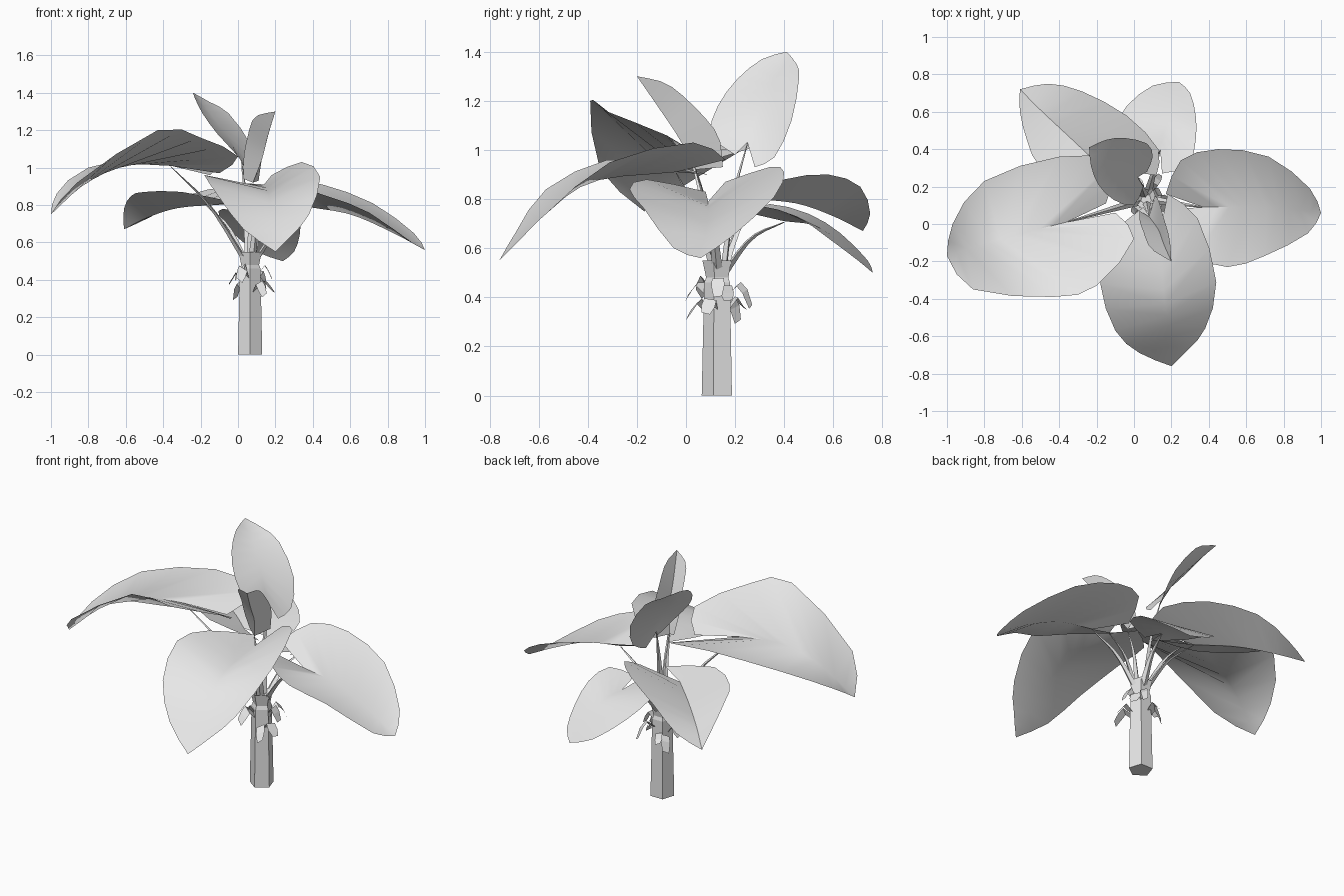
import bpy, bmesh, math, random
from mathutils import Vector, Matrix

cube = bpy.data.objects.get("Cube")
if cube:
    bpy.data.objects.remove(cube, do_unlink=True)

grey = bpy.data.materials.new("light_grey")
grey.use_nodes = True
grey.diffuse_color = (0.8, 0.8, 0.8, 1)
grey.node_tree.nodes["Principled BSDF"].inputs["Base Color"].default_value = (0.8, 0.8, 0.8, 1)

AXIS = Vector((0.065, 0.132, 0))
random.seed(11)


def finish(name, bm, smooth=False):
    mesh = bpy.data.meshes.new(name)
    bm.to_mesh(mesh)
    bm.free()
    mesh.materials.append(grey)
    obj = bpy.data.objects.new(name, mesh)
    bpy.context.collection.objects.link(obj)
    if smooth:
        bpy.ops.object.select_all(action='DESELECT')
        obj.select_set(True)
        bpy.context.view_layer.objects.active = obj
        bpy.ops.object.shade_smooth_by_angle(angle=math.radians(40))


def spline(points, count):
    """Evenly sampled smooth curve through the points."""
    p = [Vector(q) for q in points]
    p = [2 * p[0] - p[1]] + p + [2 * p[-1] - p[-2]]
    spans = len(p) - 3
    out = []
    for k in range(count + 1):
        f = k / count * spans
        i = min(int(f), spans - 1)
        t = f - i
        a, b, c, d = p[i:i + 4]
        out.append(0.5 * (2 * b + (c - a) * t + (2 * a - 5 * b + 4 * c - d) * t * t
                          + (3 * b - a - 3 * c + d) * t ** 3))
    return out


def skin(bm, rows, closed=False):
    """Bridge neighbouring rows of points with faces."""
    grid = [[bm.verts.new(v) for v in row] for row in rows]
    n = len(grid[0])
    for r, s in zip(grid, grid[1:]):
        for j in range(n if closed else n - 1):
            k = (j + 1) % n
            bm.faces.new((r[j], r[k], s[k], s[j]))
    return grid


def leaf(name, rib, left, right, count=10):
    """Folded blade lofted between two edges and a midrib, with its stalk."""
    tip = rib[-1]
    middle = spline(rib, count)
    sides = [spline(edge + [tip], count) for edge in (left, right)]
    bm = bmesh.new()
    skin(bm, list(zip(sides[0], middle, sides[1])))
    bmesh.ops.remove_doubles(bm, verts=bm.verts, dist=0.0005)
    bm.normal_update()
    if sum(f.normal.z * f.calc_area() for f in bm.faces) < 0:
        bmesh.ops.reverse_faces(bm, faces=bm.faces)
    finish(name, bm, True)
    stalk(name + "_stalk", middle[0])


def stalk(name, end):
    """Tapered four sided stalk rising from the crown and arching outward."""
    out = Vector((end.x - AXIS.x, end.y - AXIS.y, 0)).normalized()
    start = AXIS + out * 0.02 + Vector((0, 0, 0.49))
    bend = start.lerp(end, 0.5) + Vector((0, 0, 0.04)) - out * 0.01
    path = spline([start, bend, end - Vector((0, 0, 0.004))], 7)
    side = out.cross(Vector((0, 0, 1)))
    rows = []
    for i, p in enumerate(path):
        ahead = path[min(i + 1, 7)] - path[max(i - 1, 0)]
        up = side.cross(ahead).normalized()
        r = 0.021 * (1 - i / 7) + 0.003
        rows.append([p + side * r, p + up * r * 0.6, p - side * r, p - up * r * 0.6])
    bm = bmesh.new()
    grid = skin(bm, rows, True)
    bm.faces.new(grid[0])
    bm.faces.new(grid[-1])
    bmesh.ops.recalc_face_normals(bm, faces=bm.faces)
    finish(name, bm)


# Five sided trunk with a flared crown
def ring(z, r):
    return [AXIS + Vector((r * math.cos(a), r * math.sin(a), z))
            for a in (math.tau * i / 5 - math.pi / 2 for i in range(5))]


bm = bmesh.new()
rings = skin(bm, [ring(0, 0.068), ring(0.46, 0.058), ring(0.48, 0.05), ring(0.55, 0.065),
                  ring(0.53, 0.03)], True)
bm.faces.new(rings[0])
bm.faces.new(rings[-1])
bmesh.ops.recalc_face_normals(bm, faces=bm.faces)
finish("trunk", bm)

# Broken, bent husks around the top of the trunk
for i in range(10):
    turn = Matrix.Rotation(math.tau * i / 10 + random.uniform(-0.25, 0.25), 3, 'Z')
    roll = random.uniform(-0.7, 0.7)
    z = random.uniform(0.37, 0.47)
    w = random.uniform(0.018, 0.032)
    reach = random.uniform(0.02, 0.075)
    drop = random.uniform(0.03, 0.08)
    profile = [(0.045, z - 0.03, 0.6), (0.05 + reach * 0.6, z + 0.015, 1),
               (0.05 + reach, z - 0.015, 1.1), (0.055 + reach * 1.3, z - drop, 0.7)]
    rows = [[AXIS + turn @ Vector((x, s * w * k, h + s * w * roll)) for s in (-1, 1)]
            for x, h, k in profile]
    bm = bmesh.new()
    skin(bm, rows)
    finish("husk_%d" % (i + 1), bm)

# Spreading leaves: midrib from notch to tip, then the two edges from lobe to tip
leaf("left_leaf",
     [(.37, .09, .79), (.6, .09, .75), (.81, .08, .66), (1, .06, .56)],
     [(.17, .16, .87), (.25, .34, .93), (.45, .4, .91), (.72, .36, .81), (.94, .19, .65)],
     [(.2, .08, .83), (.34, -.16, .88), (.5, -.23, .84), (.7, -.17, .76), (.93, -.05, .6)])
leaf("front_leaf",
     [(.14, -.04, .91), (.16, -.38, .87), (.19, -.58, .73), (.2, -.76, .55)],
     [(.18, .16, .96), (.34, .03, 1.03), (.44, -.31, .95), (.38, -.56, .75), (.29, -.67, .64)],
     [(.05, .09, .9), (-.14, -.08, .94), (-.18, -.32, .96), (-.1, -.57, .84), (.03, -.69, .67)])
leaf("right_leaf",
     [(-.36, .01, 1.01), (-.6, -.05, 1.01), (-.82, -.11, .91), (-1, -.17, .75)],
     [(-.1, .06, .97), (0, -.08, 1.06), (-.2, -.33, 1.16), (-.43, -.39, 1.2), (-.86, -.35, .92)],
     [(-.15, .11, .96), (-.11, .33, 1.03), (-.4, .36, 1.07), (-.8, .23, 1), (-.97, 0, .86)])
leaf("back_right_leaf",
     [(-.17, .3, .8), (-.34, .46, .78), (-.49, .6, .73), (-.61, .72, .67)],
     [(.12, .26, .81), (.13, .4, .88), (-.04, .58, .9), (-.28, .71, .85), (-.46, .75, .74)],
     [(.0, .2, .81), (-.3, .16, .87), (-.5, .3, .87), (-.57, .44, .85), (-.61, .6, .78)])
leaf("back_leaf",
     [(.14, .4, .71), (.17, .53, .69), (.21, .65, .61), (.24, .76, .5)],
     [(.15, .27, .74), (.29, .31, .77), (.33, .45, .73), (.33, .58, .64), (.3, .7, .55)],
     [(.1, .27, .74), (-.08, .34, .78), (-.1, .5, .74), (-.04, .63, .66), (.1, .74, .55)])

# Upright young leaves
leaf("upright_leaf",
     [(.02, .25, 1.03), (-.06, .3, 1.17), (-.15, .36, 1.29), (-.24, .41, 1.4)],
     [(.07, .28, .93), (.1, .36, .97), (.07, .43, 1.12), (-.05, .46, 1.29), (-.15, .45, 1.35)],
     [(.05, .2, .98), (0, .1, 1.06), (-.11, .13, 1.18), (-.19, .21, 1.29), (-.23, .31, 1.37)])
leaf("furled_leaf",
     [(.08, .04, .92), (.13, -.03, 1.05), (.16, -.11, 1.17), (.2, -.2, 1.3)],
     [(.03, .07, .94), (.03, .02, 1.05), (.05, -.04, 1.16), (.09, -.13, 1.27)],
     [(.11, .15, .93), (.13, .13, 1.06), (.16, .03, 1.18), (.19, -.08, 1.27)])
